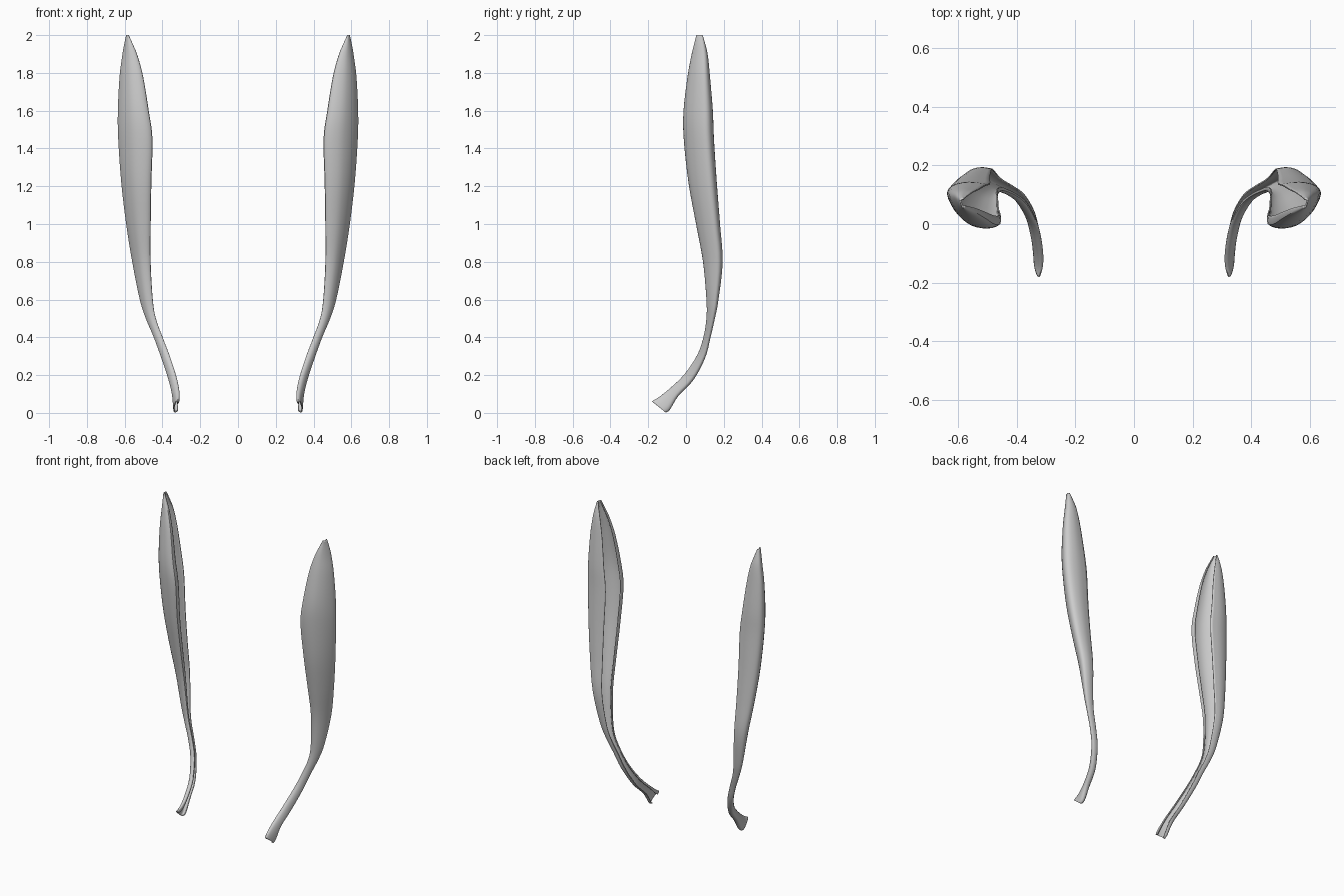
import bpy

if "Cube" in bpy.data.objects:
    bpy.data.objects.remove(bpy.data.objects["Cube"])

# Ear sections, top to bottom: x min, x max, y min, y max, height, tilt of the section
SECTIONS = [
    (.578, .592, .055, .088, 2.00, 0),
    (.555, .603, .042, .103, 1.95, 0),
    (.530, .613, .028, .116, 1.89, 0),
    (.500, .627, .008, .127, 1.78, 0),
    (.470, .636, -.013, .142, 1.60, 0),
    (.450, .634, -.012, .148, 1.45, 0),
    (.456, .618, .013, .163, 1.22, 0),
    (.460, .592, .053, .180, 1.00, 0),
    (.461, .560, .090, .194, 0.80, 0),
    (.450, .520, .108, .172, 0.60, 0),
    (.434, .488, .108, .153, 0.50, 0),
    (.398, .446, .092, .130, 0.40, 0),
    (.362, .408, .060, .102, 0.30, .015),
    (.328, .370, -.008, .040, 0.19, .030),
    (.311, .350, -.085, -.040, 0.11, .040),
    (.309, .344, -.145, -.085, 0.05, .065),
    (.318, .342, -.180, -.108, 0.032, .060),
]

# Unit cross-section: a deep U that opens towards the centre line
PROFILE = [(.03, .27), (.03, .08), (.22, 0), (.52, .06), (.78, .28),
           (.95, .56), (1, .78), (.88, .93), (.58, 1), (.22, .95)]


def smooth_path(points, steps):
    """Catmull-Rom curve through points of any dimension."""
    ext = [points[0]] + list(points) + [points[-1]]
    out = []
    for i in range(1, len(ext) - 2):
        for s in range(steps):
            t = s / steps
            out.append(tuple(
                .5 * (2 * b + (c - a) * t + (2 * a - 5 * b + 4 * c - d) * t * t
                      + (3 * b - a - 3 * c + d) * t ** 3)
                for a, b, c, d in zip(*ext[i - 1:i + 3])))
    out.append(tuple(points[-1]))
    return out


rows = smooth_path(SECTIONS, 4)
profile = smooth_path(PROFILE, 3)
n = len(profile)

# Loft the U section along the ear
verts = [(x0 + (x1 - x0) * u, y0 + (y1 - y0) * v, z - tilt * (v - .5))
         for x0, x1, y0, y1, z, tilt in rows for u, v in profile]
faces = [(i * n + j, (i + 1) * n + j, (i + 1) * n + j + 1, i * n + j + 1)
         for i in range(len(rows) - 1) for j in range(n - 1)]
mesh = bpy.data.meshes.new("long_ears")
mesh.from_pydata(verts, [], faces)
ears = bpy.data.objects.new("long_ears", mesh)
bpy.context.collection.objects.link(ears)

# Thin shell, mirrored to the other side
shell = ears.modifiers.new("shell", 'SOLIDIFY')
shell.thickness = .005
shell.offset = -1
mirror = ears.modifiers.new("other_ear", 'MIRROR')
mirror.use_axis = (True, False, False)
mirror.use_mirror_merge = False

bpy.context.view_layer.objects.active = ears
ears.select_set(True)
bpy.ops.object.shade_smooth_by_angle()
